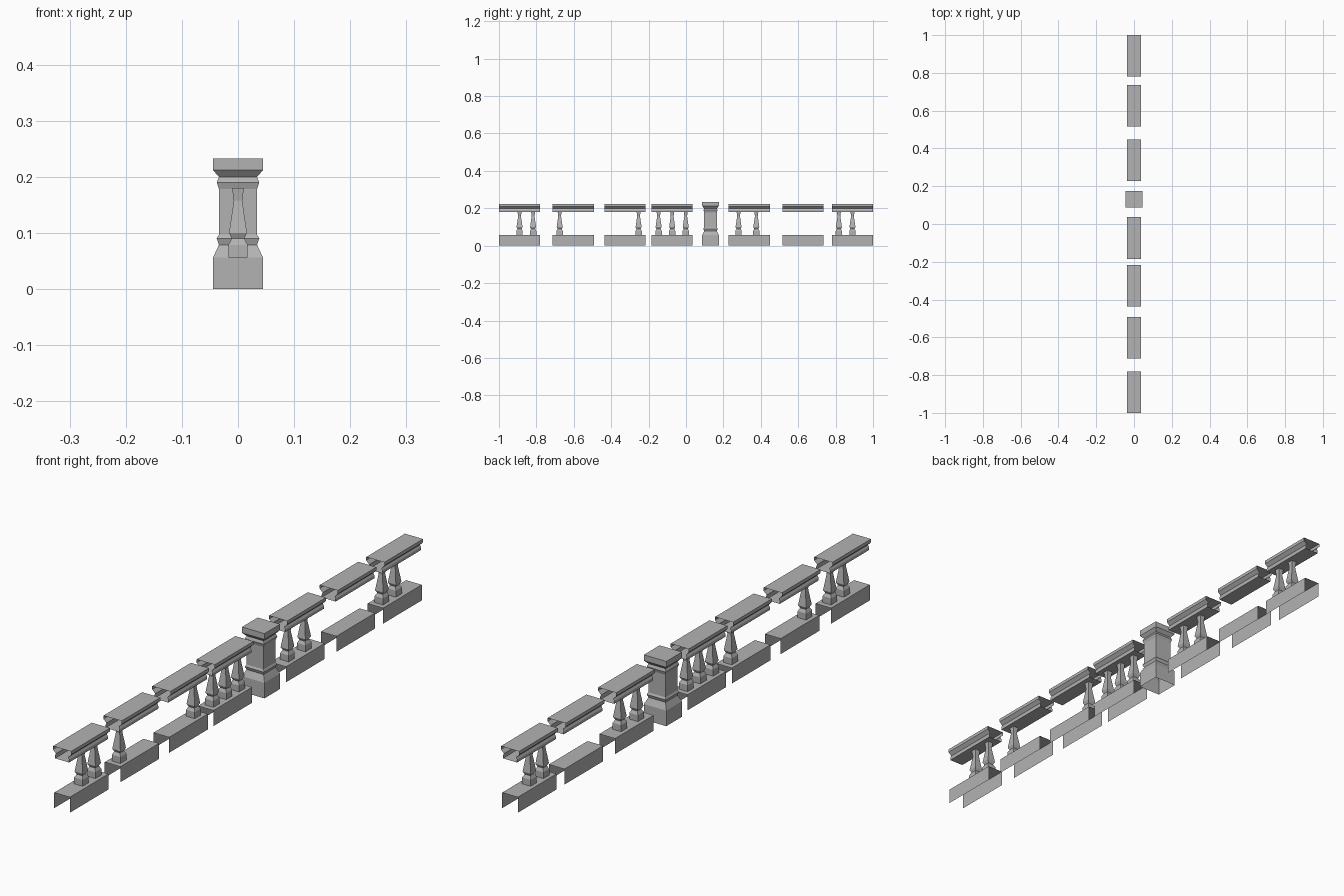
import bpy
import bmesh

if "Cube" in bpy.data.objects:
    bpy.data.objects.remove(bpy.data.objects["Cube"], do_unlink=True)

stone = bpy.data.materials.new("grey stone")
stone.use_nodes = True
grey = (0.45, 0.45, 0.45, 1)
stone.diffuse_color = grey
stone.node_tree.nodes["Principled BSDF"].inputs["Base Color"].default_value = grey


def finish(name, bm):
    mesh = bpy.data.meshes.new(name)
    bm.to_mesh(mesh)
    bm.free()
    mesh.materials.append(stone)
    obj = bpy.data.objects.new(name, mesh)
    bpy.context.scene.collection.objects.link(obj)
    return obj


def square_turned(name, y, profile):
    """Square column stacked from (half width, height) pairs, capped on top."""
    bm = bmesh.new()
    rings = [[bm.verts.new((sx * r, y + sy * r, z))
              for sx, sy in ((-1, -1), (1, -1), (1, 1), (-1, 1))]
             for r, z in profile]
    for low, high in zip(rings, rings[1:]):
        for i in range(4):
            j = (i + 1) % 4
            bm.faces.new((low[i], low[j], high[j], high[i]))
    bm.faces.new(rings[-1])
    return finish(name, bm)


def extruded_shell(name, y0, y1, half_profile, closed):
    """Mirrored cross-section swept along y with open ends."""
    section = half_profile + [(-x, z) for x, z in reversed(half_profile)]
    bm = bmesh.new()
    front = [bm.verts.new((x, y0, z)) for x, z in section]
    back = [bm.verts.new((x, y1, z)) for x, z in section]
    count = len(section)
    for i in range(count if closed else count - 1):
        j = (i + 1) % count
        bm.faces.new((front[i], back[i], back[j], front[j]))
    bmesh.ops.recalc_face_normals(bm, faces=bm.faces)
    # Make sure the top face points up
    top = max(bm.faces, key=lambda f: f.calc_center_median().z)
    top.normal_update()
    if top.normal.z < 0:
        bmesh.ops.reverse_faces(bm, faces=bm.faces)
    return finish(name, bm)


BASE = [(0.031, 0), (0.031, 0.056)]
RAIL = [(0.028, 0.18), (0.028, 0.19), (0.024, 0.198), (0.036, 0.21), (0.036, 0.222)]
BALUSTER = [(0.017, 0.056), (0.017, 0.079), (0.011, 0.09), (0.016, 0.1),
            (0.0075, 0.158), (0.0105, 0.18)]
POST = [(0.0446, 0), (0.0446, 0.056), (0.034, 0.079), (0.038, 0.09),
        (0.034, 0.097), (0.034, 0.178), (0.038, 0.19), (0.034, 0.2),
        (0.0446, 0.212), (0.0446, 0.233)]

# Railing sections: start along y, and baluster offsets from the section centre
LENGTH = 0.22
STEP = 0.0725
sections = [
    (-1.0, (0, STEP)),
    (-0.713, (-STEP,)),
    (-0.436, (STEP,)),
    (-0.184, (-STEP, 0, STEP)),
    (0.228, (-0.057, 0.038)),
    (0.515, ()),
    (0.78, (-STEP, 0)),
]
for n, (start, offsets) in enumerate(sections, 1):
    extruded_shell(f"base_{n}", start, start + LENGTH, BASE, False)
    extruded_shell(f"handrail_{n}", start, start + LENGTH, RAIL, True)
    for k, offset in enumerate(offsets, 1):
        square_turned(f"baluster_{n}_{k}", start + LENGTH / 2 + offset, BALUSTER)

# Square post between two sections
square_turned("post", 0.131, POST)
